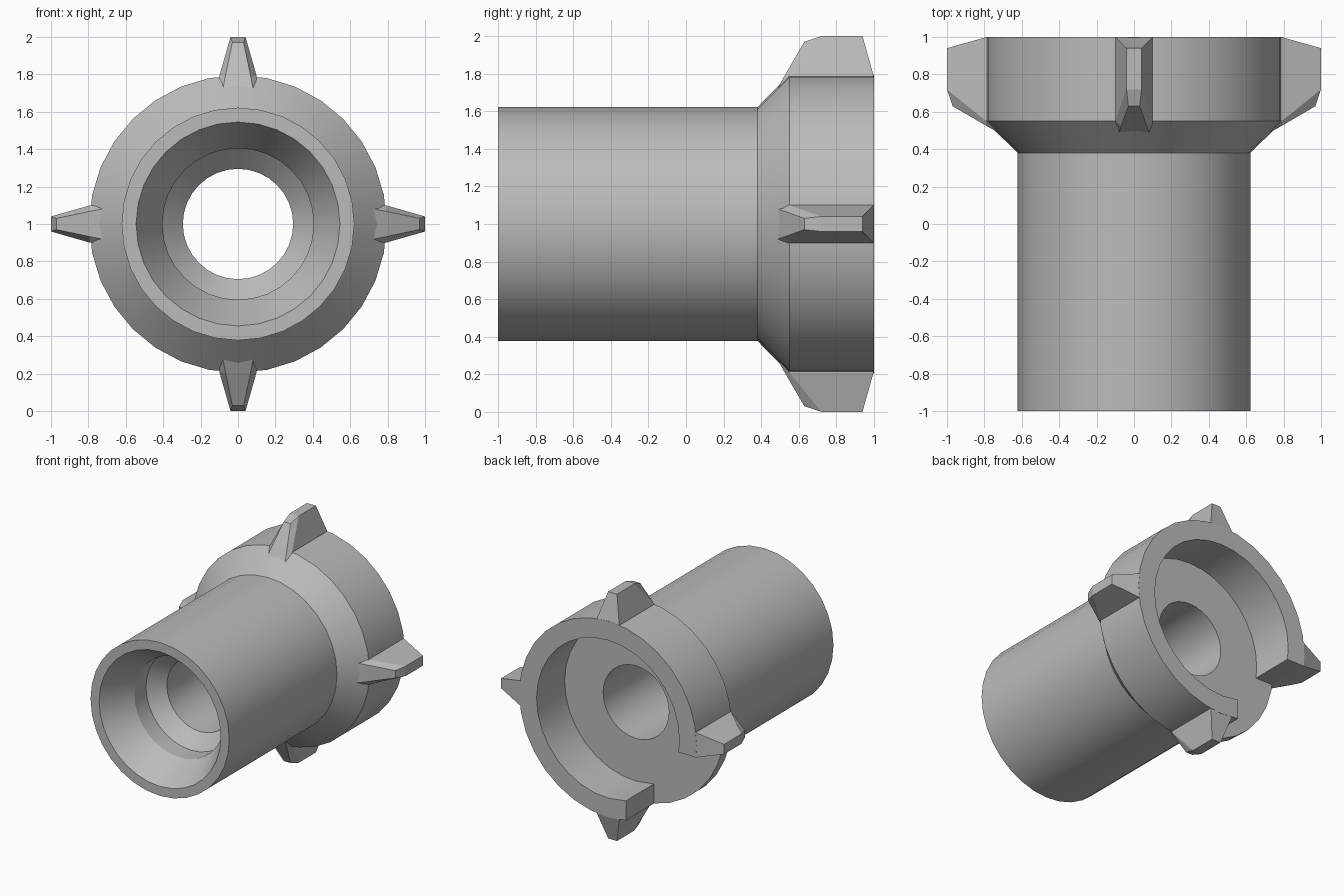
import bpy, bmesh, math
from math import sin, cos, asin, pi

if "Cube" in bpy.data.objects:
    bpy.data.objects.remove(bpy.data.objects["Cube"], do_unlink=True)

SEGMENTS = 32
STEP = 2 * pi / SEGMENTS
AXIS_Z = 1.0
OUTER, RECESS, BORE = 0.795, 0.64, 0.295
FLOOR_Y = 0.64

grey = bpy.data.materials.new("plain grey")
grey.use_nodes = True
grey.diffuse_color = (0.5, 0.5, 0.5, 1)
grey.node_tree.nodes["Principled BSDF"].inputs["Base Color"].default_value = (0.5, 0.5, 0.5, 1)


def polar(r, y, angle):
    return (r * cos(angle), y, AXIS_Z + r * sin(angle))


def finish(bm, name, smooth=True):
    bmesh.ops.recalc_face_normals(bm, faces=bm.faces[:])
    mesh = bpy.data.meshes.new(name)
    bm.to_mesh(mesh)
    bm.free()
    mesh.materials.append(grey)
    obj = bpy.data.objects.new(name, mesh)
    bpy.context.collection.objects.link(obj)
    if smooth:
        bpy.ops.object.select_all(action="DESELECT")
        obj.select_set(True)
        bpy.context.view_layer.objects.active = obj
        bpy.ops.object.shade_smooth_by_angle(angle=math.radians(25))
    return obj


def skin(bm, rings, closed=True):
    """Join neighbouring rings of vertices with quads."""
    loops = [[bm.verts.new(p) for p in ring] for ring in rings]
    pairs = list(zip(loops, loops[1:])) + ([(loops[-1], loops[0])] if closed else [])
    for a, b in pairs:
        for i in range(len(a)):
            j = (i + 1) % len(a)
            bm.faces.new((a[i], a[j], b[j], b[i]))
    return loops


# Hollow barrel with flared collar and stepped bore: (radius, y)
profile = [(0.545, -1), (0.622, -1), (0.622, 0.38), (OUTER, 0.55), (OUTER, FLOOR_Y),
           (BORE, FLOOR_Y), (BORE, -0.49), (0.405, -0.6), (0.405, -0.75)]
bm = bmesh.new()
skin(bm, [[polar(r, y, i * STEP) for i in range(SEGMENTS)] for r, y in profile])
finish(bm, "barrel")

# Rim around the rear recess, open over the lower quarter on the right
section = [(RECESS, FLOOR_Y), (OUTER, FLOOR_Y), (OUTER, 1), (RECESS, 1)]
bm = bmesh.new()
rings = [[polar(r, y, -pi / 2 - asin(0.16 / r)) for r, y in section]]
for i in range(-SEGMENTS // 4, SEGMENTS // 2 + 1):
    rings.append([polar(r, y, i * STEP) for r, y in section])
rings.append([polar(r, y, pi + asin(0.1 / r)) for r, y in section])
loops = skin(bm, rings, closed=False)
bm.faces.new(loops[0])
bm.faces.new(loops[-1])
finish(bm, "rear_rim")


# Four tapered lugs: each level is a chamfered outline across the lug
def lug_level(r, r_front, half, half_front, back, shoulder, front):
    side = [(half, back, r), (half, shoulder, r), (half_front, front, r_front)]
    return side + [(-w, y, h) for w, y, h in reversed(side)]


levels = [lug_level(0.70, 0.70, 0.10, 0.085, 0.999, 0.50, 0.475),
          lug_level(0.79, 0.79, 0.10, 0.068, 0.999, 0.55, 0.525),
          lug_level(1.00, 0.97, 0.04, 0.03, 0.94, 0.72, 0.63)]

for name, turn in (("left_lug", 0), ("top_lug", 1), ("right_lug", 2), ("bottom_lug", 3)):
    a = turn * pi / 2
    bm = bmesh.new()
    loops = skin(bm, [[(h * cos(a) - w * sin(a), y, AXIS_Z + h * sin(a) + w * cos(a))
                       for w, y, h in level] for level in levels], closed=False)
    bm.faces.new(loops[0])
    tip = loops[-1]
    bm.faces.new((tip[0], tip[1], tip[4], tip[5]))
    bm.faces.new(tip[1:5])
    finish(bm, name, smooth=False)
